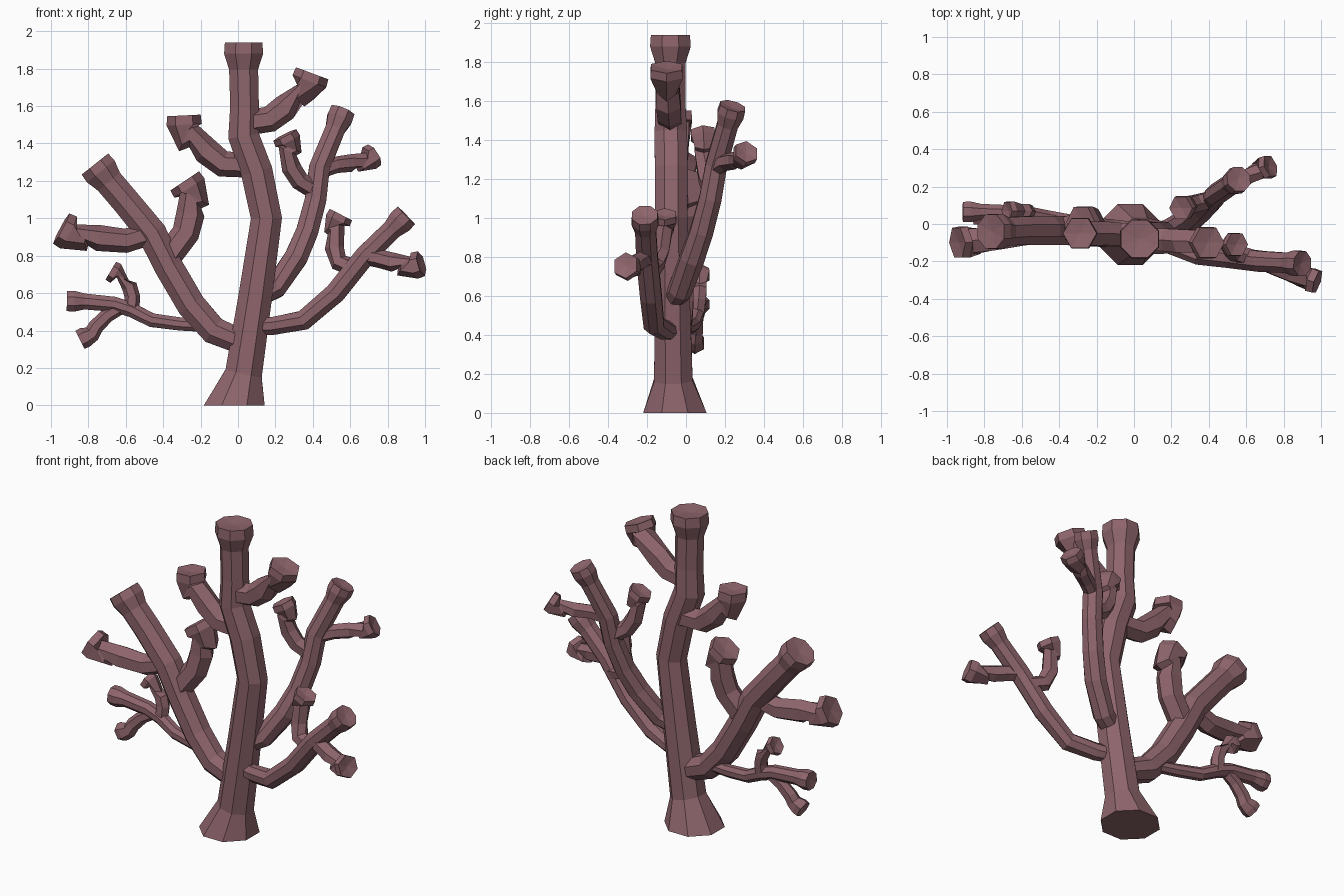
import bpy, bmesh, math
from mathutils import Vector

mat = bpy.data.materials.new("coral_pink")
mat.diffuse_color = (0.27, 0.13, 0.15, 1)


def ring(bm, c, t, r, n):
    """Ring of n vertices around c, facing t, with a flat side towards the front."""
    t = t.normalized()
    u = Vector((0, 1, 0)).cross(t).normalized()
    v = t.cross(u)
    off = math.pi / 8 if n == 8 else 0
    return [bm.verts.new(c + r * (math.cos(a) * u + math.sin(a) * v))
            for a in (off + 2 * math.pi * i / n for i in range(n))]


def branch(name, path, radii, tip_r, n=6, face=None, lip=0.045, start=None):
    """Tapered faceted tube along path, ending in a flared, slightly dished tip."""
    pts = [Vector(p) for p in path]
    tip = pts.pop()
    k = len(pts)
    face = (Vector(face) if face else tip - pts[-1]).normalized()
    r_at = lambda i: radii[i] if len(radii) > 2 else radii[0] + (radii[1] - radii[0]) * i / k
    neck = tip - face * lip * 2.4
    centres = pts + [neck]
    sections = []
    for i, p in enumerate(pts):
        fwd = (centres[i + 1] - p).normalized()
        back = (p - centres[i - 1]).normalized() if i else fwd
        t = Vector(start) if start and i == 0 else fwd + back
        sections.append((p, t, r_at(i)))
    neck_dir = (neck - pts[-1]).normalized() + face
    sections += [(neck, neck_dir, radii[-1]),
                 (tip - face * lip, face, tip_r), (tip, face, tip_r * 0.96)]
    bm = bmesh.new()
    rings = [ring(bm, *s, n) for s in sections]
    for a, b in zip(rings, rings[1:]):
        for i in range(n):
            j = (i + 1) % n
            bm.faces.new((a[i], a[j], b[j], b[i]))
    bm.faces.new(rings[0][::-1])
    mid = bm.verts.new(tip - face * 0.012)
    for i in range(n):
        bm.faces.new((rings[-1][i], rings[-1][(i + 1) % n], mid))
    bmesh.ops.recalc_face_normals(bm, faces=bm.faces)
    me = bpy.data.meshes.new(name)
    bm.to_mesh(me)
    bm.free()
    me.materials.append(mat)
    bpy.context.collection.objects.link(bpy.data.objects.new(name, me))


# Trunk with flared foot and its two upper twigs
branch("trunk", [(-.02, -.057, 0), (.03, -.065, .17), (.095, -.07, .6), (.152, -.075, 1.0),
                 (.1, -.075, 1.25), (.03, -.078, 1.44), (.035, -.08, 1.6), (.03, -.08, 1.94)],
       [.176, .107, .097, .09, .092, .09, .083, .082, .084], .113, 8, (0, 0, 1), .06, (0, 0, 1))
branch("trunk_twig_left", [(.07, -.06, 1.285), (-.08, -.055, 1.29), (-.17, -.05, 1.36),
                           (-.255, -.05, 1.455), (-.29, -.05, 1.55)],
       [.068, .078], .094, face=(-.05, 0, 1), lip=.05)
branch("trunk_twig_right", [(.04, -.08, 1.51), (.17, -.085, 1.53), (.25, -.09, 1.59),
                            (.36, -.095, 1.69), (.397, -.1, 1.775)],
       [.068, .076], .096, face=(.35, 0, .94))

# Large left branch and twigs
branch("left_branch", [(.04, -.06, .33), (-.13, -.05, .40), (-.25, -.04, .535), (-.37, -.035, .74),
                       (-.46, -.035, .92), (-.6, -.035, 1.09), (-.765, -.04, 1.29)],
       [.07, .08, .083, .083, .085, .082, .082], .102, 8, (-.62, 0, .78), .05)
branch("left_branch_twig_out", [(-.43, -.04, .93), (-.6, -.06, .88), (-.75, -.08, .895),
                                (-.85, -.09, .91), (-.945, -.1, .945)],
       [.06, .08], .096, face=(-.88, -.08, .47))
branch("left_branch_twig_up", [(-.37, -.03, .8), (-.28, -.01, .92), (-.255, .005, 1.02),
                               (-.25, .01, 1.11), (-.285, .01, 1.2)],
       [.072, .08], .096, face=(-.55, 0, .83))

# Thin low left branch and twigs
branch("low_branch", [(-.16, -.02, .425), (-.31, .01, .435), (-.46, .035, .455), (-.57, .055, .51),
                      (-.66, .06, .54), (-.915, .065, .557)],
       [.036, .046], .06, 8, (-1, 0, .02), .04)
branch("low_branch_twig_up", [(-.57, .055, .5), (-.565, .065, .58), (-.58, .07, .635),
                              (-.63, .07, .69), (-.68, .07, .72)],
       [.042, .042], .058, face=(-.85, 0, .5), lip=.03)
branch("low_branch_twig_down", [(-.63, .06, .52), (-.7, .055, .48), (-.76, .05, .42), (-.845, .045, .35)],
       [.035, .045], .056, face=(-.88, 0, -.45), lip=.03)

# Right rear branch and twigs
branch("rear_branch", [(.1, -.07, .58), (.2, -.03, .63), (.31, .03, .79), (.37, .08, .93),
                       (.415, .125, 1.1), (.435, .155, 1.27), (.56, .24, 1.575)],
       [.06, .064, .067, .064, .062, .06, .058], .074, 8)
branch("rear_branch_twig_out", [(.43, .15, 1.25), (.52, .2, 1.285), (.6, .25, 1.295),
                                (.66, .28, 1.31), (.73, .31, 1.34)],
       [.042, .052], .068, face=(.78, .3, .5), lip=.035)
branch("rear_branch_twig_up", [(.41, .13, 1.15), (.33, .11, 1.2), (.285, .1, 1.27),
                               (.265, .09, 1.36), (.25, .085, 1.445)],
       [.05, .055], .072, face=(-.45, -.1, .89), lip=.035)

# Right front branch and twigs
branch("front_branch", [(.09, -.07, .42), (.19, -.11, .425), (.35, -.165, .455), (.52, -.18, .6),
                        (.68, -.2, .80), (.9, -.212, 1.015)],
       [.046, .052, .057, .06, .06, .058], .074, 8)
branch("front_branch_twig_out", [(.66, -.19, .8), (.75, -.23, .785), (.83, -.26, .765),
                                 (.9, -.285, .76), (.98, -.31, .757)],
       [.046, .056], .072, face=(.9, -.3, .25), lip=.04)
branch("front_branch_twig_up", [(.63, -.18, .73), (.54, -.155, .765), (.515, -.13, .84),
                                (.525, -.115, .94), (.55, -.11, 1.02)],
       [.048, .054], .07, face=(.45, 0, .89), lip=.035)
